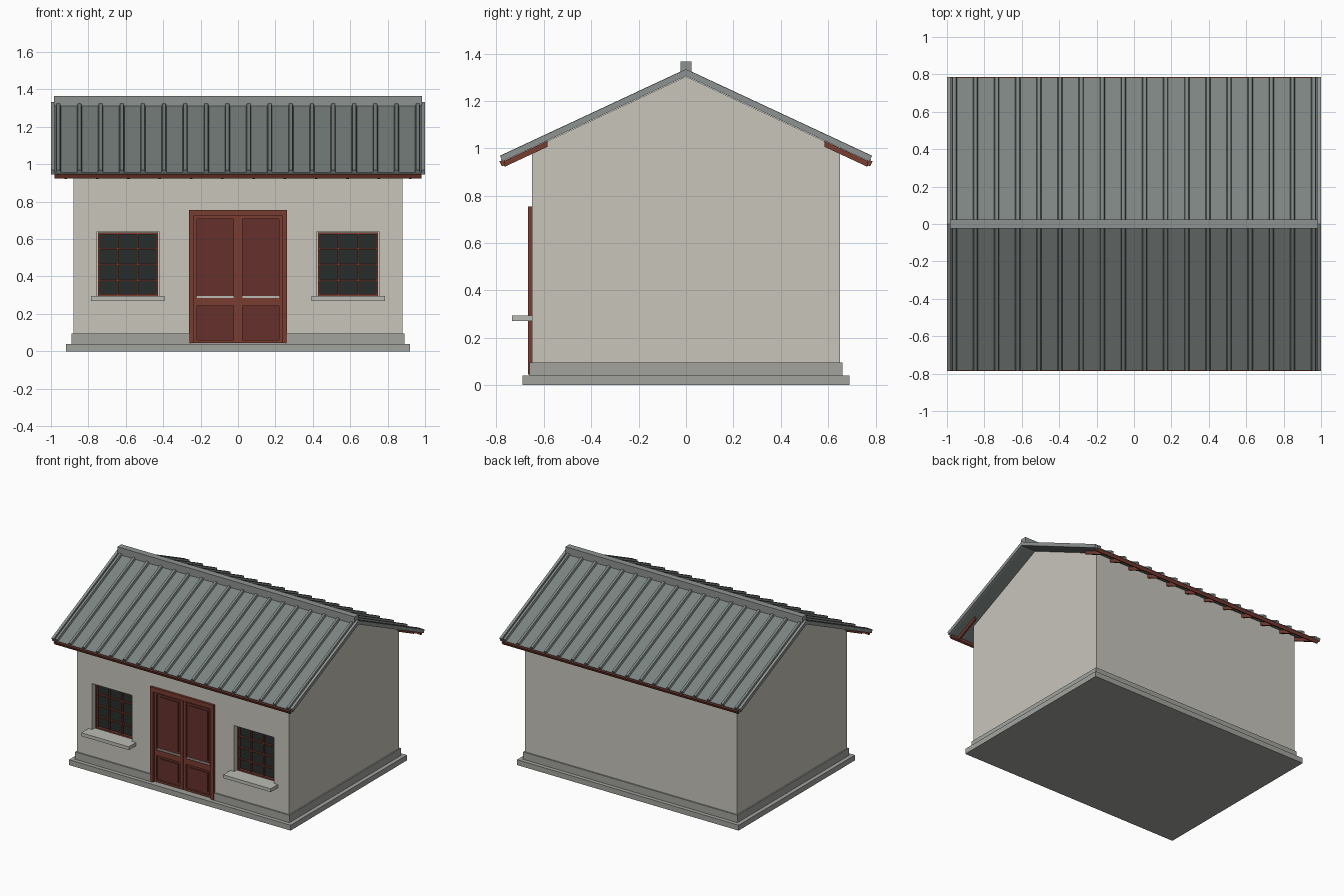
import bpy
from math import radians, tan, sin, cos

if "Cube" in bpy.data.objects:
    bpy.data.objects.remove(bpy.data.objects["Cube"])

PITCH = radians(25)
T = tan(PITCH)


def material(name, rgb):
    m = bpy.data.materials.new(name)
    m.diffuse_color = (*rgb, 1)
    m.use_nodes = True
    m.node_tree.nodes["Principled BSDF"].inputs["Base Color"].default_value = m.diffuse_color
    return m


PLASTER = material("plaster", (0.58, 0.56, 0.50))
STONE = material("stone", (0.36, 0.37, 0.34))
SILL = material("pale_stone", (0.50, 0.50, 0.46))
METAL = material("roof_metal", (0.20, 0.23, 0.22))
RIDGE = material("ridge_metal", (0.27, 0.29, 0.28))
FRAME = material("red_frame", (0.19, 0.045, 0.03))
PANEL = material("red_panel", (0.13, 0.03, 0.025))
GLASS = material("dark_glass", (0.02, 0.027, 0.025))


def box(x0, x1, y0, y1, z0, z1):
    """Two matching end loops, joined by prism()."""
    loop = [(y0, z0), (y1, z0), (y1, z1), (y0, z1)]
    return [(x0, y, z) for y, z in loop], [(x1, y, z) for y, z in loop]


def build(name, prisms, mat):
    verts, faces = [], []
    for a, b in prisms:
        k, n = len(verts), len(a)
        verts += a + b
        faces.append([k + i for i in reversed(range(n))])
        faces.append([k + n + i for i in range(n)])
        faces += [[k + i, k + (i + 1) % n, k + n + (i + 1) % n, k + n + i] for i in range(n)]
    mesh = bpy.data.meshes.new(name)
    mesh.from_pydata(verts, [], faces)
    mesh.materials.append(mat)
    ob = bpy.data.objects.new(name, mesh)
    bpy.context.collection.objects.link(ob)
    return ob


def slope(side, x0, x1, y0, y1, low, high, taper=0.0):
    """Bar lying on the roof pitch; low and high are ridge heights of its faces."""
    cut = (high - low) * sin(PITCH) * cos(PITCH)
    pts = [(y0, low, 0), (y1 - cut, low, 0), (y1, high, taper), (y0, high, taper)]
    if side > 0:
        pts = pts[::1]
    else:
        pts = pts[::-1]
    a = [(x0 + t, side * y, h - T * y) for y, h, t in pts]
    b = [(x1 - t, side * y, h - T * y) for y, h, t in pts]
    return a, b


# base and walls
build("base_slab", [box(-0.92, 0.92, -0.69, 0.69, 0, 0.04)], STONE)
plinth = build("plinth", [box(-0.89, 0.89, -0.66, 0.66, 0.04, 0.095)], STONE)
W = 0.65
gable = [(-W, 0.05), (W, 0.05), (W, 1.303 - T * W), (0, 1.303), (-W, 1.303 - T * W)]
walls = build("walls", [([(-0.88, y, z) for y, z in gable], [(0.88, y, z) for y, z in gable])], PLASTER)

# door and window openings
WX, WHALF, WZ0, WZ1 = 0.589, 0.166, 0.285, 0.64
cutters = [("door_cutter", box(-0.25, 0.25, -0.8, -0.62, 0.03, 0.735), (walls, plinth))]
for s, side in ((-1, "left"), (1, "right")):
    cutters.append((side + "_window_cutter",
                    box(s * WX - WHALF, s * WX + WHALF, -0.8, -0.585, WZ0, WZ1), (walls,)))
for name, prism, targets in cutters:
    cutter = build(name, [prism], PLASTER)
    cutter.hide_render = True
    cutter.hide_viewport = False
    cutter.display_type = 'WIRE'
    for target in targets:
        mod = target.modifiers.new(name, 'BOOLEAN')
        mod.operation, mod.solver, mod.object = 'DIFFERENCE', 'EXACT', cutter

# double door
build("door_frame", [box(-0.263, -0.238, -0.667, -0.62, 0.045, 0.722),
                     box(0.238, 0.263, -0.667, -0.62, 0.045, 0.722),
                     box(-0.263, 0.263, -0.667, -0.62, 0.722, 0.755)], FRAME)
for s, side in ((-1, "left"), (1, "right")):
    leaf, panels = [], []

    def part(a, b, y0, z0, z1, y1=-0.62):
        x0, x1 = sorted((s * a, s * b))
        return box(x0, x1, y0, y1, z0, z1)

    leaf.append(part(0.001, 0.025, -0.65, 0.045, 0.722))
    leaf.append(part(0.22, 0.238, -0.65, 0.045, 0.722))
    for z0, z1 in ((0.045, 0.06), (0.243, 0.252), (0.706, 0.722)):
        leaf.append(part(0.025, 0.22, -0.65, z0, z1))
    for z0, z1 in ((0.06, 0.243), (0.295, 0.706)):
        panels.append(part(0.025, 0.22, -0.638, z0, z1))
        panels.append(part(0.045, 0.2, -0.645, z0 + 0.02, z1 - 0.02, -0.638))
    build(side + "_door_leaf", leaf, FRAME)
    build(side + "_door_panels", panels, PANEL)
    build(side + "_door_middle_rail", [part(0.025, 0.22, -0.65, 0.252, 0.285)], FRAME)
    build(side + "_door_pale_strip", [part(0.025, 0.22, -0.645, 0.285, 0.295)], SILL)

    # window with glazing bars and sill
    x0, x1 = s * WX - 0.16, s * WX + 0.16
    z0, z1 = 0.295, 0.634
    build(side + "_window_glass", [box(x0, x1, -0.6, -0.585, z0, z1)], GLASS)
    bars = [box(x0, x0 + 0.01, -0.62, -0.59, z0, z1), box(x1 - 0.01, x1, -0.62, -0.59, z0, z1),
            box(x0, x1, -0.62, -0.59, z0, z0 + 0.01), box(x0, x1, -0.62, -0.59, z1 - 0.01, z1)]
    for i in (1, 2):
        x = x0 + (x1 - x0) * i / 3
        bars.append(box(x - 0.004, x + 0.004, -0.615, -0.595, z0, z1))
    for i in (1, 2, 3):
        z = z0 + (z1 - z0) * i / 4
        bars.append(box(x0, x1, -0.614, -0.596, z - 0.004, z + 0.004))
    build(side + "_window_bars", bars, FRAME)
    build(side + "_window_sill", [box(s * WX - 0.197, s * WX + 0.197, -0.735, -0.59, 0.27, 0.295)], SILL)

# roof: sheet, ribs, verge trims, rafter tails and eave board on each pitch
E = 0.785
for s, side in ((-1, "front"), (1, "back")):
    build(side + "_roof_sheet", [slope(s, -0.98, 0.98, 0, E - 0.004, 1.305, 1.319)], METAL)
    ribs = [slope(s, x - 0.014, x + 0.014, 0, E, 1.317, 1.335, 0.005)
            for x in ((i - 8.5) * 0.113 for i in range(18))]
    build(side + "_roof_ribs", ribs, METAL)
    build(side + "_verge_trims", [slope(s, x - 0.01, x + 0.01, 0, E, 1.305, 1.334)
                                  for x in (-0.99, 0.99)], RIDGE)
    tails = [slope(s, x - 0.007, x + 0.007, 0.585, E - 0.01, 1.279, 1.304)
             for x in (-0.92 + i * 1.84 / 11 for i in range(12))]
    build(side + "_rafter_tails", tails, FRAME)
    build(side + "_eave_board", [slope(s, -0.98, 0.98, E - 0.022, E + 0.002, 1.286, 1.312)], FRAME)
build("ridge_cap", [box(-0.985, 0.985, -0.024, 0.024, 1.312, 1.366)], RIDGE)
